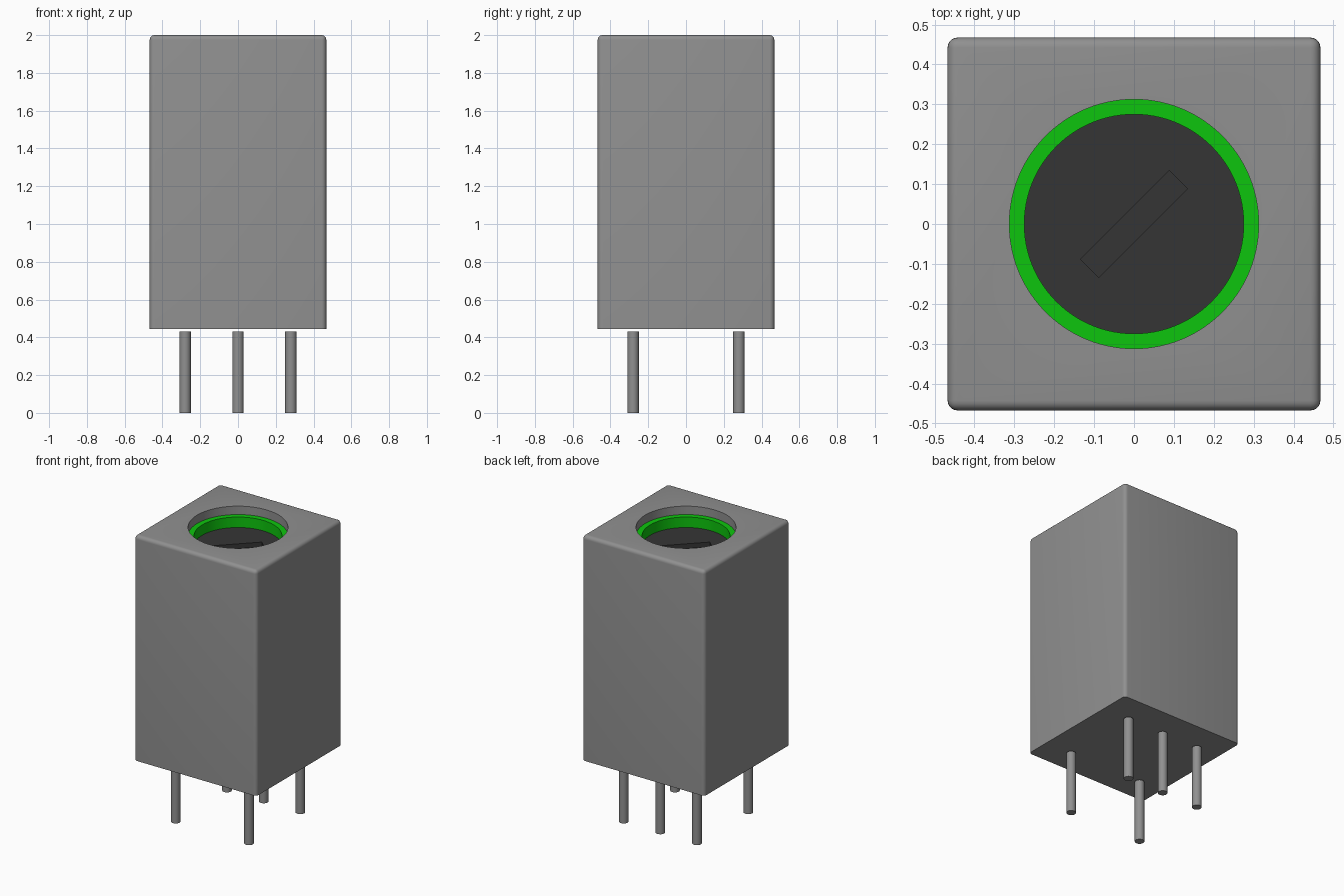
import bpy, bmesh, math
from mathutils import Matrix, Vector

if "Cube" in bpy.data.objects:
    bpy.data.objects.remove(bpy.data.objects["Cube"])


def material(name, rgb):
    m = bpy.data.materials.new(name)
    m.use_nodes = True
    m.diffuse_color = (*rgb, 1)
    m.node_tree.nodes["Principled BSDF"].inputs["Base Color"].default_value = (*rgb, 1)
    return m


GREY = material("metal grey", (0.28, 0.28, 0.28))
GREEN = material("bright green", (0.004, 0.56, 0.004))
DARK = material("dark ferrite", (0.036, 0.036, 0.036))


def finish(name, bm, mat=None):
    mesh = bpy.data.meshes.new(name)
    bm.to_mesh(mesh)
    bm.free()
    ob = bpy.data.objects.new(name, mesh)
    bpy.context.collection.objects.link(ob)
    if mat:
        mesh.materials.append(mat)
    return ob


def box(name, size, centre, mat=None, angle=0.0, bevel=0.0):
    bm = bmesh.new()
    bmesh.ops.create_cube(bm, size=1, matrix=Matrix.Translation(centre)
                          @ Matrix.Rotation(angle, 4, "Z") @ Matrix.Diagonal((*size, 1)))
    if bevel:  # round every edge except those around the bottom
        edges = [e for e in bm.edges if max(v.co.z for v in e.verts) > centre[2]]
        bmesh.ops.bevel(bm, geom=edges, offset=bevel, segments=5,
                        profile=0.5, affect="EDGES", clamp_overlap=True)
    return finish(name, bm, mat)


def cylinder(name, radius, bottom, top, mat=None, x=0, y=0, sides=96):
    bm = bmesh.new()
    bmesh.ops.create_cone(bm, cap_ends=True, segments=sides, radius1=radius, radius2=radius,
                          depth=top - bottom,
                          matrix=Matrix.Translation((x, y, (top + bottom) / 2)))
    return finish(name, bm, mat)


def cut(ob, cutter):
    mod = ob.modifiers.new("cut", "BOOLEAN")
    mod.operation = "DIFFERENCE"
    mod.solver = "EXACT"
    mod.object = cutter
    select(ob)
    bpy.ops.object.modifier_apply(modifier=mod.name)
    bpy.data.objects.remove(cutter)


def select(ob):
    bpy.ops.object.select_all(action="DESELECT")
    ob.select_set(True)
    bpy.context.view_layer.objects.active = ob


HOLE, BORE = 0.3125, 0.275
WELL = 1.4

# Shielding can with a round opening in the top
can = box("can", (0.935, 0.935, 1.555), (0, 0, 1.2225), GREY, bevel=0.025)
cut(can, cylinder("can_cutter", HOLE, WELL, 2.1))

# Green sleeve inside the opening
sleeve = cylinder("sleeve", HOLE, WELL, 1.942, GREEN)
cut(sleeve, cylinder("sleeve_cutter", BORE, WELL + 0.1, 2.1))

# Tuning core with a diagonal screwdriver slot
core = cylinder("core", BORE, WELL + 0.1, 1.87, DARK)
cut(core, box("slot_cutter", (0.315, 0.064, 0.12), (0, 0, 1.87), angle=math.radians(45)))

# Four corner pins and one middle pin at the back
P = 0.28
pins = [cylinder("pin_" + name, 0.03, 0, 0.43, GREY, x, y, 32) for name, x, y in (
    ("front_right", -P, -P), ("front_left", P, -P),
    ("back_right", -P, P), ("back_middle", 0, P), ("back_left", P, P))]

for ob in [can, sleeve, core] + pins:
    select(ob)
    bpy.ops.object.shade_smooth_by_angle(angle=math.radians(30))
